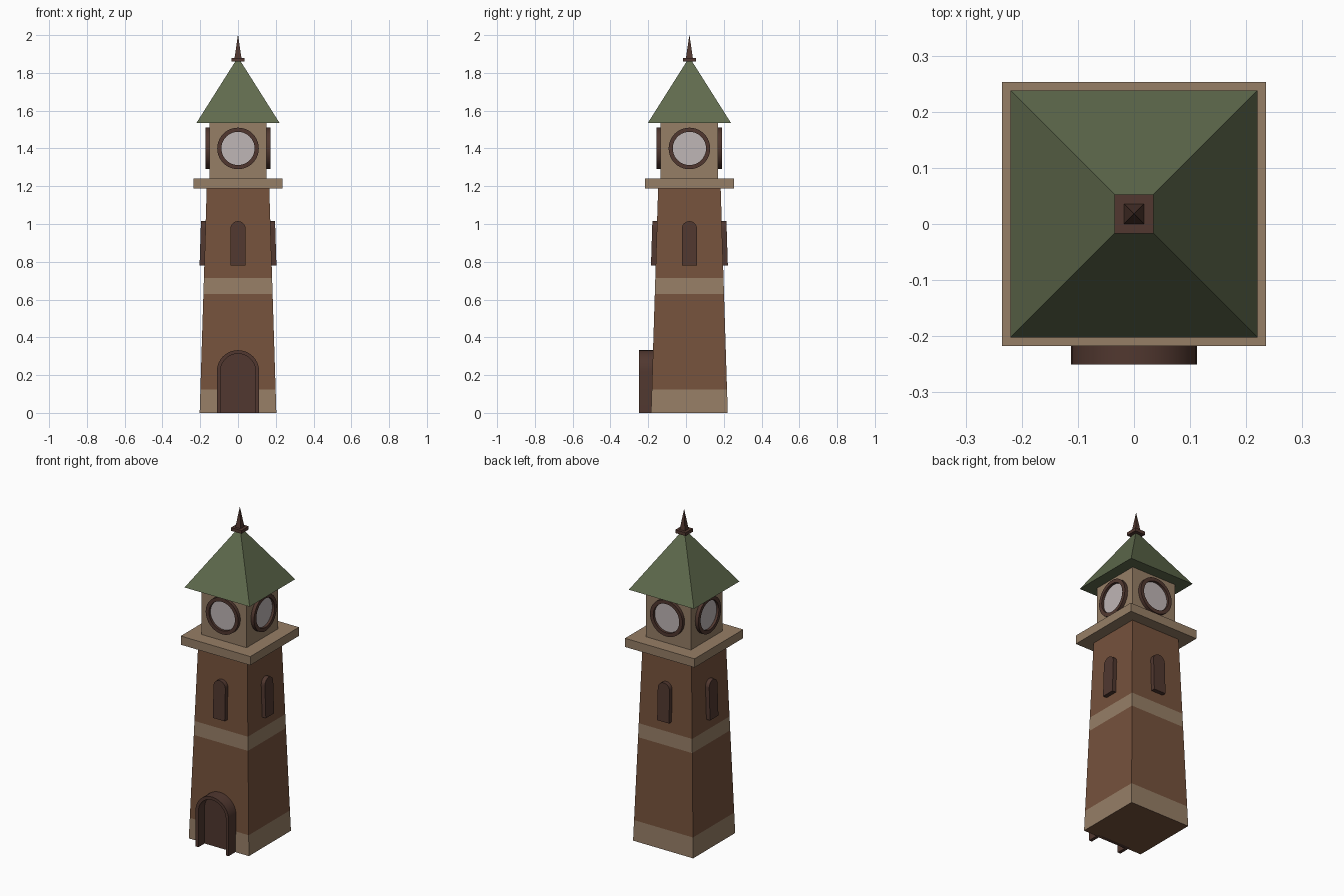
import bpy, bmesh, math
from mathutils import Matrix, Vector

if "Cube" in bpy.data.objects:
    bpy.data.objects.remove(bpy.data.objects["Cube"])

CY = 0.018                      # tower axis in y


def material(name, rgb):
    m = bpy.data.materials.new(name)
    m.diffuse_color = (*rgb, 1)
    m.use_nodes = True
    m.node_tree.nodes["Principled BSDF"].inputs["Base Color"].default_value = m.diffuse_color
    return m


BRICK = material("brick brown", (0.181, 0.084, 0.045))
STONE = material("tan stone", (0.305, 0.209, 0.133))
DARK = material("dark wood", (0.082, 0.039, 0.029))
GREEN = material("roof green", (0.117, 0.147, 0.075))
PALE = material("clock face pale", (0.520, 0.465, 0.465))


def finish(name, bm, mats, turn=0, smooth=False):
    """Turn a bmesh into an object, rotated about the tower axis."""
    bmesh.ops.recalc_face_normals(bm, faces=bm.faces)
    bm.transform(Matrix.Translation((0, CY, 0)) @ Matrix.Rotation(turn, 4, 'Z'))
    me = bpy.data.meshes.new(name)
    bm.to_mesh(me)
    bm.free()
    ob = bpy.data.objects.new(name, me)
    bpy.context.collection.objects.link(ob)
    for m in mats:
        me.materials.append(m)
    if smooth:
        bpy.ops.object.select_all(action='DESELECT')
        ob.select_set(True)
        bpy.context.view_layer.objects.active = ob
        bpy.ops.object.shade_smooth_by_angle(angle=math.radians(35))
    return ob


def square_stack(name, sections, mats, rule=None):
    """Stack of square sections given as (z, half width)."""
    bm = bmesh.new()
    rings = [[bm.verts.new((sx * h, sy * h, z)) for sx, sy in
              ((-1, -1), (1, -1), (1, 1), (-1, 1))] for z, h in sections]
    bm.faces.new(rings[0])
    bm.faces.new(rings[-1])
    for k, (a, b) in enumerate(zip(rings, rings[1:])):
        for i in range(4):
            j = (i + 1) % 4
            f = bm.faces.new((a[i], a[j], b[j], b[i]))
            f.material_index = rule(k) if rule else 0
    return finish(name, bm, mats)


def arch(half, z0, zc, n=20):
    """Round-headed outline from bottom left over the top to bottom right."""
    top = [(-half * math.cos(math.pi * i / n), zc + half * math.sin(math.pi * i / n))
           for i in range(n + 1)]
    return [(-half, z0)] + top + [(half, z0)]


def circle(r, zc, n=40):
    return [(r * math.cos(2 * math.pi * i / n), zc + r * math.sin(2 * math.pi * i / n))
            for i in range(n)]


def plate(name, outline, back, front, mat, turn=0):
    """Solid plate; back and front give distance from the axis at height z."""
    bm = bmesh.new()
    a, b = ([bm.verts.new((x, -d(z), z)) for x, z in outline] for d in (back, front))
    bm.faces.new(a)
    bm.faces.new(b)
    for i in range(len(a)):
        j = (i + 1) % len(a)
        bm.faces.new((a[i], a[j], b[j], b[i]))
    return finish(name, bm, [mat], turn, True)


def frame(name, outer, inner, back, front, mat, closed, turn=0):
    """Rim between two matching outlines, open-ended or a full ring."""
    bm = bmesh.new()
    loops = [[bm.verts.new((x, -d, z)) for x, z in pts] for pts, d in
             ((outer, back), (outer, front), (inner, front), (inner, back))]
    n = len(outer)
    for k in range(4):
        a, b = loops[k], loops[(k + 1) % 4]
        for i in range(n if closed else n - 1):
            j = (i + 1) % n
            bm.faces.new((a[i], a[j], b[j], b[i]))
    if not closed:
        bm.faces.new([l[0] for l in loops])
        bm.faces.new([l[-1] for l in loops])
    return finish(name, bm, [mat], turn, True)


def wall(z):
    return 0.203 - 0.0315 * z


# Tapered shaft with stone bands
levels = (0, 0.125, 0.63, 0.715, 1.19)
square_stack("tower_shaft", [(z, wall(z)) for z in levels], [BRICK, STONE],
             lambda k: 1 if k in (0, 2) else 0)

# Ledge, clock room, roof and finial
square_stack("ledge", [(1.187, 0.235), (1.24, 0.235)], [STONE])
square_stack("clock_room", [(1.24, 0.152), (1.54, 0.152)], [STONE])
square_stack("roof", [(1.535, 0.22), (1.88, 0.002)], [GREEN])
square_stack("finial_base", [(1.86, 0.035), (1.88, 0.035)], [DARK])
square_stack("finial_spike", [(1.88, 0.018), (2.0, 0.0005)], [DARK])

# Windows and clocks on all four sides
for side in range(4):
    t = side * math.pi / 2
    plate(f"window_{side}", arch(0.04, 0.78, 0.975),
          lambda z: wall(z) - 0.01, lambda z: wall(z) + 0.025, DARK, t)
    frame(f"clock_rim_{side}", circle(0.11, 1.4), circle(0.088, 1.4),
          0.148, 0.173, DARK, True, t)
    plate(f"clock_face_{side}", circle(0.09, 1.4),
          lambda z: 0.150, lambda z: 0.158, PALE, t)

# Door surround and recessed door
frame("door_surround", arch(0.112, 0, 0.22), arch(0.093, 0, 0.22),
      0.185, 0.268, DARK, False)
plate("door", arch(0.095, 0, 0.22), lambda z: 0.185, lambda z: 0.208, DARK)
